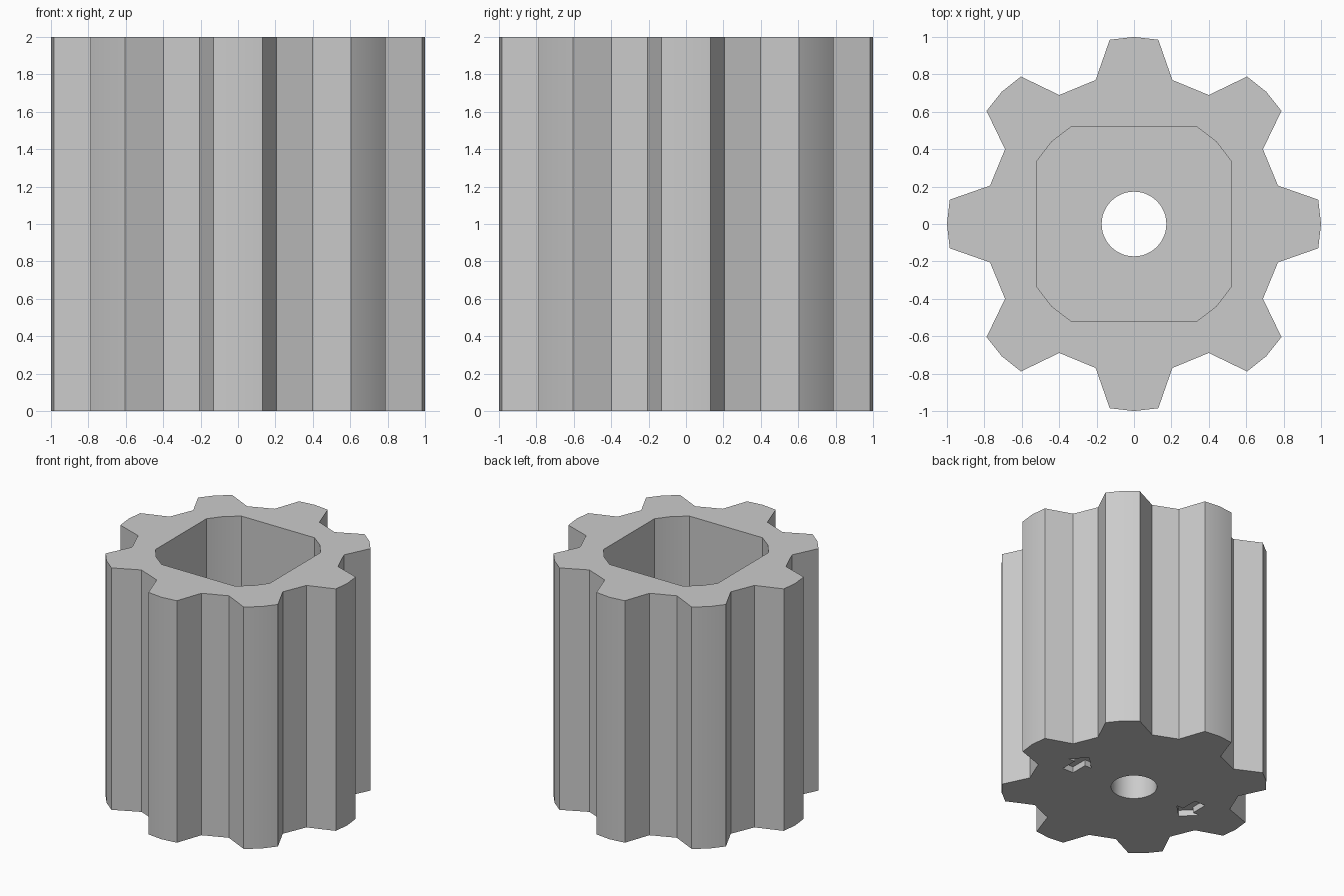
import bpy, bmesh, math

default = bpy.data.objects.get("Cube")
if default:
    bpy.data.objects.remove(default)

grey = bpy.data.materials.new("plain grey")
grey.use_nodes = True
grey.diffuse_color = (0.6, 0.6, 0.6, 1)
grey.node_tree.nodes["Principled BSDF"].inputs["Base Color"].default_value = (0.6, 0.6, 0.6, 1)


def prism(name, outline, bottom, top):
    """Extrude a closed outline upward into a solid."""
    bm = bmesh.new()
    face = bm.faces.new([bm.verts.new((x, y, bottom)) for x, y in outline])
    extruded = bmesh.ops.extrude_face_region(bm, geom=[face])["geom"]
    verts = [v for v in extruded if isinstance(v, bmesh.types.BMVert)]
    bmesh.ops.translate(bm, vec=(0, 0, top - bottom), verts=verts)
    bmesh.ops.recalc_face_normals(bm, faces=bm.faces)
    mesh = bpy.data.meshes.new(name)
    bm.to_mesh(mesh)
    bm.free()
    mesh.materials.append(grey)
    obj = bpy.data.objects.new(name, mesh)
    bpy.context.collection.objects.link(obj)
    return obj


def turned(points, count):
    """Repeat points around the vertical axis."""
    result = []
    for i in range(count):
        c, s = math.cos(math.tau * i / count), math.sin(math.tau * i / count)
        result += [(x * c - y * s, x * s + y * c) for x, y in points]
    return result


def cut(target, cutter):
    cutter.hide_render = True
    mod = target.modifiers.new("cut", 'BOOLEAN')
    mod.operation = 'DIFFERENCE'
    mod.solver = 'EXACT'
    mod.object = cutter
    bpy.context.view_layer.objects.active = target
    bpy.ops.object.modifier_apply(modifier=mod.name)
    bpy.data.objects.remove(cutter)


# Toothed body
tooth = [(0.77, -0.205), (0.985, -0.13), (1, 0), (0.985, 0.13), (0.77, 0.205)]
body = prism("toothed_body", turned(tooth, 8), 0, 2)

# Square socket with clipped corners, open at the top
corner = [(0.522, 0.333), (0.44, 0.44), (0.333, 0.522)]
cut(body, prism("socket_cutter", turned(corner, 4), 0.4, 2.2))

# Round bore through the floor
cut(body, prism("bore_cutter", turned([(0.173, 0)], 48), -0.2, 1))

# Two shallow arrow recesses in the underside, pointing round the axis
arrow = [(0.54, 0.12), (0.43, 0.01), (0.49, 0.01), (0.49, -0.13),
         (0.59, -0.13), (0.59, 0.01), (0.65, 0.01)]
for side in (1, -1):
    cut(body, prism("arrow_cutter", [(x * side, y * side) for x, y in arrow], -0.1, 0.05))

# Soft tooth tips and bore, crisp edges elsewhere
bpy.ops.object.select_all(action='DESELECT')
body.select_set(True)
bpy.context.view_layer.objects.active = body
bpy.ops.object.shade_smooth_by_angle(angle=math.radians(30))
